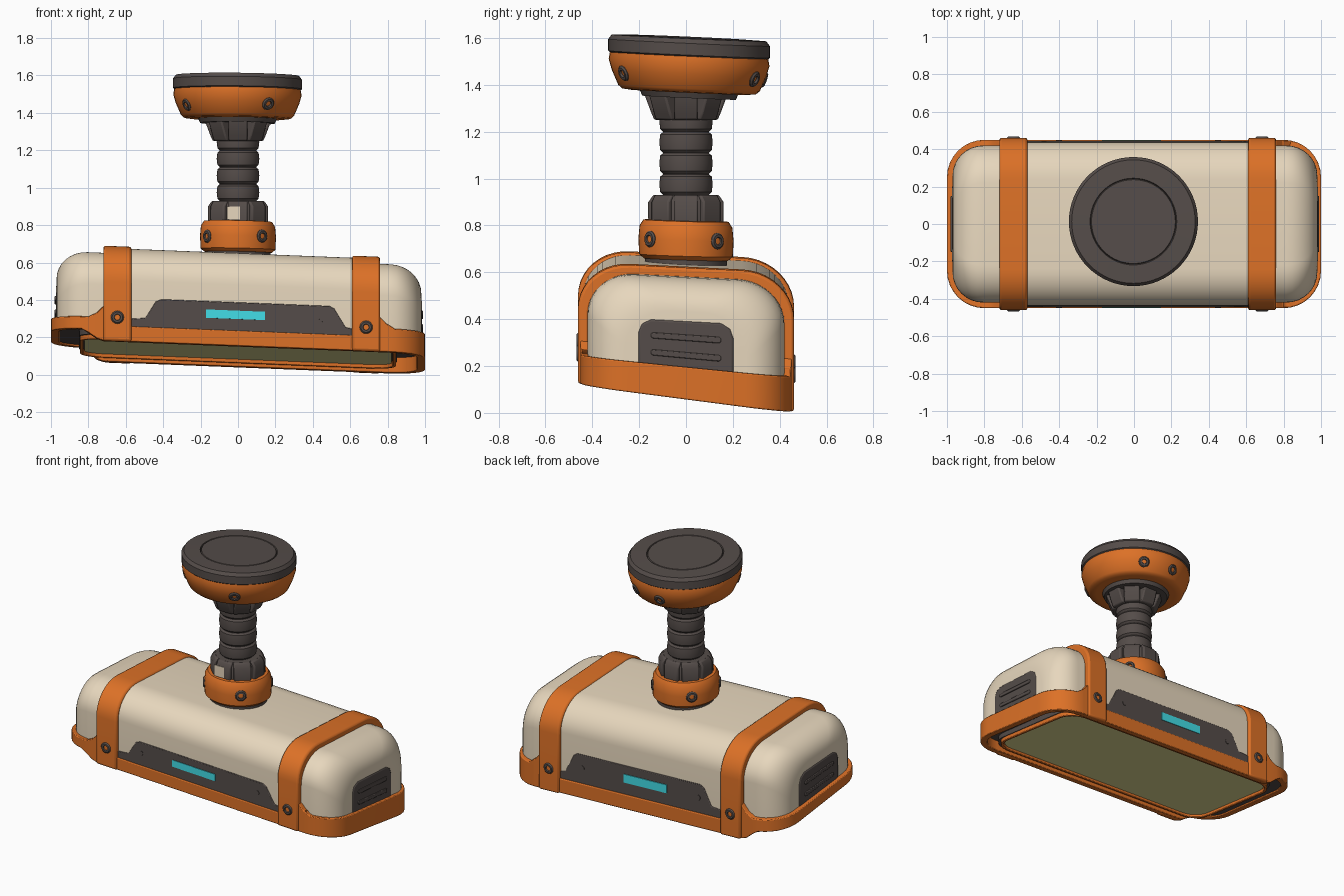
import bpy, bmesh, math
from mathutils import Vector

if "Cube" in bpy.data.objects:
    bpy.data.objects.remove(bpy.data.objects["Cube"])

def material(name, rgb):
    m = bpy.data.materials.new(name)
    m.diffuse_color = (*rgb, 1)
    m.use_nodes = True
    m.node_tree.nodes["Principled BSDF"].inputs["Base Color"].default_value = m.diffuse_color
    return m

ORANGE = material("orange", (0.72, 0.165, 0.02))
CREAM = material("cream", (0.80, 0.68, 0.51))
DARK = material("dark_grey", (0.09, 0.073, 0.067))
CYAN = material("cyan", (0.06, 0.80, 0.88))
LENS = material("pale_yellow", (1.0, 0.94, 0.40))
MID = 0.02  # x centre of the two straps


def tilt(v):
    """Lean of the housing: falls to the right, and to the back most at the bottom."""
    s = 0.05 + 0.08 * min(1, max(0, (0.45 - v[2]) / 0.34))
    return Vector((v[0], v[1], v[2] - 0.04 * v[0] - s * v[1]))


def make(name, bm, mat, bevel=0, lean=None, angle=35):
    if lean:
        for v in bm.verts:
            v.co = lean(v.co)
    bmesh.ops.recalc_face_normals(bm, faces=bm.faces)
    me = bpy.data.meshes.new(name)
    bm.to_mesh(me)
    bm.free()
    me.materials.append(mat)
    me.shade_smooth()
    me.set_sharp_from_angle(angle=math.radians(angle))
    ob = bpy.data.objects.new(name, me)
    bpy.context.collection.objects.link(ob)
    if bevel:
        b = ob.modifiers.new("bevel", 'BEVEL')
        b.width, b.segments, b.angle_limit = bevel, 2, math.radians(40)
    return ob


def skin(rings, loop=False):
    """Join closed rings of points; cap the ends, or join last to first."""
    bm = bmesh.new()
    vs = [[bm.verts.new(p) for p in r] for r in rings]
    n = len(rings[0])
    pairs = list(zip(vs, vs[1:])) + ([(vs[-1], vs[0])] if loop else [])
    for a, b in pairs:
        for i in range(n):
            j = (i + 1) % n
            bm.faces.new((a[i], a[j], b[j], b[i]))
    if not loop:
        bm.faces.new(vs[0])
        bm.faces.new(vs[-1])
    return bm


def arch(hw, z0, top, rx, rz, n=10):
    pts = [(-hw, z0)]
    for k in range(n + 1):
        t = math.pi / 2 * k / n
        pts.append((-hw + rx * (1 - math.cos(t)), top - rz * (1 - math.sin(t))))
    return pts + [(-y, z) for y, z in reversed(pts)]


def lathe(name, prof, mat, centre=(0, 0), slope=(0, 0), segs=48):
    bm = bmesh.new()
    vs = [bm.verts.new((r, 0, z)) for r, z in prof]
    es = [bm.edges.new(e) for e in zip(vs, vs[1:])]
    bmesh.ops.spin(bm, geom=vs + es, cent=(0, 0, 0), axis=(0, 0, 1), angle=math.tau, steps=segs)
    bmesh.ops.remove_doubles(bm, verts=bm.verts, dist=1e-5)
    lean = lambda v: Vector((v.x + centre[0], v.y + centre[1], v.z - slope[0] * v.x - slope[1] * v.y))
    return make(name, bm, mat, lean=lean)


def prism(name, pts, place, d0, d1, mat, bevel=0, lean=tilt):
    bm = skin([[place(a, b, d) for a, b in pts] for d in (d0, d1)])
    return make(name, bm, mat, bevel, lean)


def rounded(hx, hy, r, extra=(), n=8):
    """Rounded rectangle; extra x stations on the two long sides."""
    pts = []
    for cx, cy, a0 in ((1, 1, 0), (-1, 1, 90), (-1, -1, 180), (1, -1, 270)):
        for k in range(n + 1):
            t = math.radians(a0 + 90 * k / n)
            pts.append((cx * (hx - r) + r * math.cos(t), cy * (hy - r) + r * math.sin(t)))
        if a0 == 0:
            pts += [(x, hy) for x in sorted(extra, reverse=True)]
        if a0 == 180:
            pts += [(x, -hy) for x in sorted(extra)]
    return pts


def frame(name, hx, hy, r, w, base, height, mat, extra=(), bevel=0.01):
    outer, inner = rounded(hx, hy, r, extra), rounded(hx - w, hy - w, r - w, extra)
    rings = [[(*o, base(o[0])), (*o, height(o[0])), (*i, height(o[0])), (*i, base(o[0]))]
             for o, i in zip(outer, inner)]
    make(name, skin(rings, True), mat, bevel, tilt)


def screw(name, loc, normal):
    q = Vector(normal).normalized().to_track_quat('Z', 'Y')
    ob = lathe(name, [(0, -0.004), (0.014, -0.004), (0.017, 0.005), (0.028, 0.005), (0.035, -0.002),
                      (0.035, -0.03), (0, -0.03)], DARK, segs=16)
    for v in ob.data.vertices:
        v.co = q @ v.co + Vector(loc)


# Cream housing: arch sections along x with rounded end caps
half = [(0.0, 0.438, 0.638), (0.63, 0.438, 0.638), (0.64, 0.42, 0.612)]
for k in range(9):
    t = math.pi / 2 * k / 8
    half.append((0.81 + 0.165 * math.sin(t), 0.42 - 0.16 * (1 - math.cos(t)), 0.612 - 0.14 * (1 - math.cos(t))))
stations = [(-u, h, t) for u, h, t in reversed(half[1:])] + half
make("housing", skin([[(0.005 + x, y, z) for y, z in arch(hw, 0.185, top, 0.2, 0.18)]
                      for x, hw, top in stations]), CREAM, lean=tilt, angle=40)

# Bottom rim, higher round the ends, flared up to the straps, left end raised
def rim_top(x):
    u = abs(x - MID)
    return 0.185 if u < 0.61 else 0.30 if u < 0.75 else 0.26 if u < 0.785 else 0.235

def rim_base(x):
    return 0.097 + 0.065 * min(1, max(0, (-x - 0.74) / 0.09))

frame("bottom_rim", 1.0, 0.45, 0.20, 0.045, rim_base, rim_top, ORANGE,
      [MID + s * u for s in (-1, 1) for u in (0.60, 0.62, 0.74, 0.775)])
frame("inner_rim", 0.845, 0.39, 0.13, 0.02, lambda x: 0.112, lambda x: 0.16, ORANGE, bevel=0.005)
flat = lambda a, b, d: (a, b, d)
prism("underside_plate", rounded(0.965, 0.415, 0.16), flat, 0.172, 0.20, DARK)
prism("lens_bed", rounded(0.85, 0.415, 0.14), flat, 0.138, 0.18, DARK)
prism("lens", rounded(0.822, 0.367, 0.11), flat, 0.129, 0.15, LENS)

# Straps and the screws at their feet
for s, side in ((-1, "left"), (1, "right")):
    cx = MID + s * 0.665
    out, inn = arch(0.461, 0.095, 0.649, 0.22, 0.2), arch(0.415, 0.095, 0.60, 0.2, 0.18)
    make("strap_" + side, skin([[(cx - 0.075, *o), (cx + 0.075, *o), (cx + 0.075, *i), (cx - 0.075, *i)]
                                for o, i in zip(out, inn)]), ORANGE, 0.012, tilt)
    for f, end in ((-1, "front"), (1, "back")):
        screw(f"strap_screw_{side}_{end}", tilt((cx, f * 0.463, 0.235)), (0, f, 0))

# Front and back dark panels with cyan light
panel = [(-0.575, 0.16), (0.615, 0.16), (0.615, 0.225), (0.575, 0.232), (0.515, 0.34), (0.49, 0.355),
         (-0.41, 0.355), (-0.44, 0.34), (-0.495, 0.24), (-0.575, 0.232)]
light = [(-0.17, 0.255), (0.145, 0.255), (0.145, 0.305), (-0.17, 0.305)]
for f, end in ((-1, "front"), (1, "back")):
    place = lambda a, b, d, f=f: (a, f * d, b)
    prism("panel_" + end, panel, place, 0.40, 0.443, DARK, 0.004)
    prism("light_" + end, light, place, 0.43, 0.447, CYAN)
    for k, x in enumerate((-0.40, 0.45)):
        prism(f"panel_dot_{end}_{k}", [(x + 0.016 * math.cos(i * math.tau / 12), 0.275 + 0.016 * math.sin(i * math.tau / 12))
              for i in range(12)], place, 0.43, 0.446, DARK)

# End vents with two bars each
vent = [(-0.205, 0.20), (0.205, 0.20), (0.205, 0.37), (0.19, 0.41), (0.15, 0.432),
        (-0.15, 0.432), (-0.19, 0.41), (-0.205, 0.37)]
for s, side in ((-1, "left"), (1, "right")):
    place = lambda a, b, d, s=s: (0.005 + s * d, a, b)
    prism("vent_" + side, vent, place, 0.88, 0.979, DARK, 0.01)
    for k, z in enumerate((0.285, 0.36)):
        prism(f"vent_bar_{side}_{k}", [(a, z + b) for a, b in rounded(0.15, 0.013, 0.012, n=3)],
              place, 0.97, 0.985, DARK, 0.004)

# Stem: gasket, orange collar, ribbed neck, sockets
lathe("collar_gasket", [(0, 0.60), (0.175, 0.60), (0.175, 0.66), (0, 0.66)], DARK, slope=(0.03, 0.04))
lathe("collar", [(0, 0.655), (0.18, 0.655), (0.20, 0.672), (0.203, 0.74), (0.198, 0.795), (0.182, 0.82),
                 (0.15, 0.822), (0, 0.815)], ORANGE, slope=(0.02, 0.03))
neck = [(0, 0.80), (0.15, 0.80), (0.15, 0.905), (0.135, 0.93)]
for k in range(4):
    z = 0.93 + k * 0.09
    neck += [(0.098, z), (0.11, z + 0.012), (0.114, z + 0.045), (0.11, z + 0.078), (0.098, z + 0.088)]
lathe("neck", neck + [(0.115, 1.29), (0.14, 1.38), (0, 1.38)], DARK)


def wedges(name, prof, w, count, turn):
    for k in range(count):
        t = math.tau * (k + turn) / count
        c, s = math.cos(t), math.sin(t)
        prism(f"{name}_{k}", prof, lambda r, z, d: (r * c - d * s, r * s + d * c, z), -w, w, DARK, 0.008, None)


wedges("lower_socket_lug", [(0.08, 0.81), (0.16, 0.81), (0.16, 0.90), (0.14, 0.93), (0.08, 0.93)], 0.052, 8, 0)
wedges("upper_socket_lug", [(0.08, 1.25), (0.135, 1.25), (0.148, 1.28), (0.178, 1.36), (0.178, 1.39), (0.08, 1.39)], 0.05, 8, 0)
prism("neck_label", [(-0.06, 0.83), (0.01, 0.83), (0.01, 0.90), (-0.06, 0.90)],
      lambda a, b, d: (a, -d, b), 0.155, 0.163, CREAM, lean=None)

# Ceiling mount: orange cup and dark disc
top = (-0.003, 0.013)
lathe("cup_ring", [(0, 1.345), (0.20, 1.345), (0.215, 1.38), (0, 1.40)], DARK, top, (0.01, 0.045))
lathe("cup", [(0, 1.375), (0.25, 1.368), (0.285, 1.372), (0.302, 1.386), (0.33, 1.45), (0.343, 1.495),
              (0.338, 1.525), (0, 1.53)], ORANGE, top, (0.01, 0.045))
lathe("mount_disc", [(0, 1.51), (0.325, 1.515), (0.345, 1.53), (0.345, 1.58), (0.33, 1.60), (0.232, 1.603),
                     (0.228, 1.594), (0.224, 1.603), (0, 1.603)], DARK, top, (0.01, 0.045), 64)

# Screws round the cup and the collar
for name, r, z, sl, angles, nz in (("cup_screw", 0.326, 1.435, 0.045, (300, 212, 60, 97), -0.35),
                                   ("collar_screw", 0.204, 0.737, 0.03, (310, 215, 42, 135), 0)):
    for k, a in enumerate(angles):
        x, y = math.cos(math.radians(a)), math.sin(math.radians(a))
        screw(f"{name}_{k}", (x * r, y * r + (0.013 if nz else 0), z - sl * r * y), (x, y, nz))
